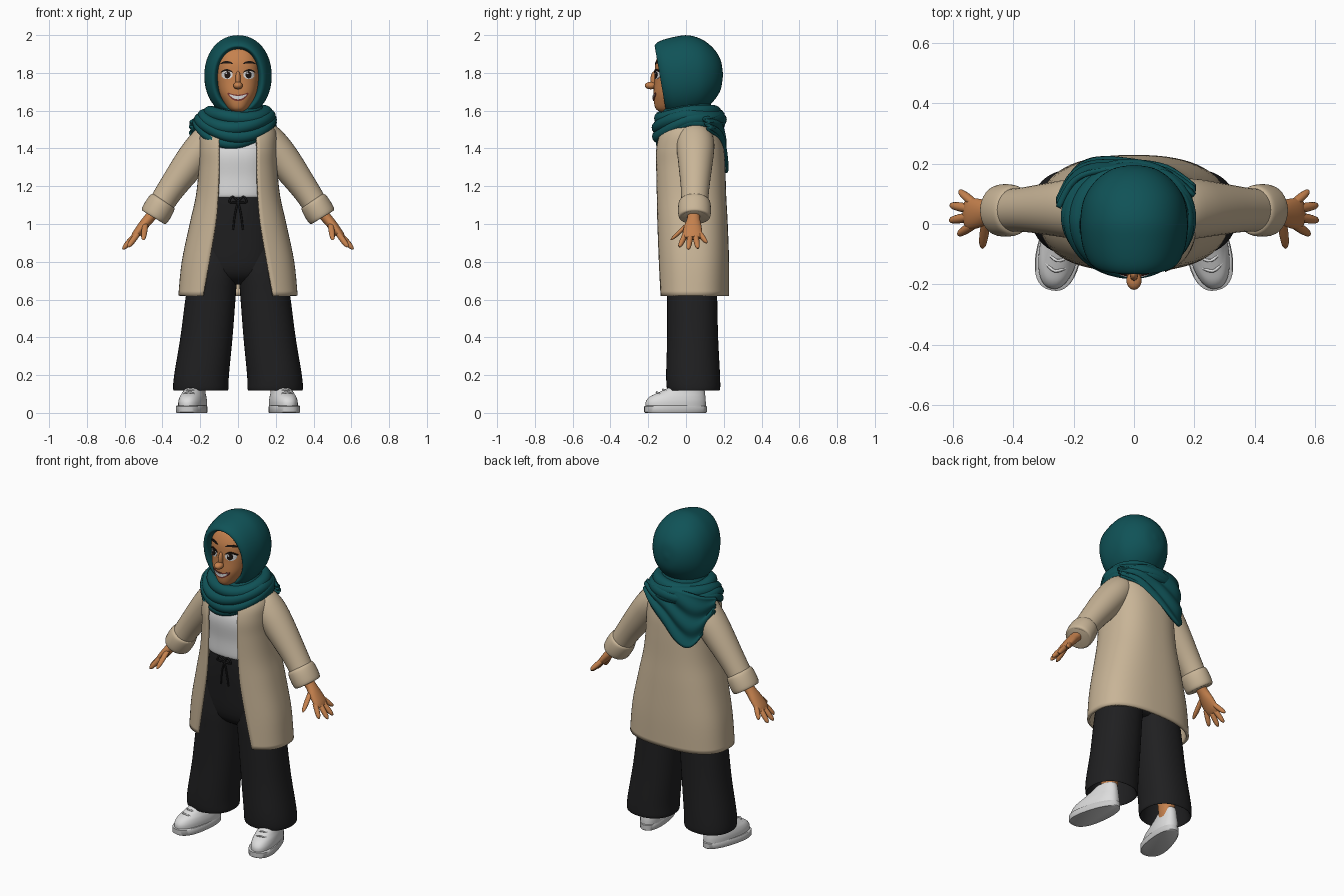
import bpy, bmesh, math
from mathutils import Matrix, Vector

cube = bpy.data.objects.get("Cube")
if cube:
    bpy.data.objects.remove(cube)


def material(name, r, g, b):
    m = bpy.data.materials.new(name)
    m.use_nodes = True
    m.diffuse_color = (r, g, b, 1)
    bsdf = next(n for n in m.node_tree.nodes if n.type == 'BSDF_PRINCIPLED')
    bsdf.inputs["Base Color"].default_value = (r, g, b, 1)
    bsdf.inputs["Roughness"].default_value = 0.8
    return m


TEAL = material("teal_cloth", .005, .085, .095)
BEIGE = material("beige_cloth", .58, .46, .31)
SKIN = material("skin", .56, .22, .075)
BLACK = material("black_cloth", .014, .014, .015)
WHITE = material("white", .72, .72, .72)
GREY = material("light_grey", .6, .6, .6)
DARK = material("dark_brown", .012, .007, .005)
LIP = material("lip", .2, .04, .03)


def smooth(rows, k=5):
    """Catmull-Rom interpolation between rows of numbers."""
    out, last = [], len(rows) - 1
    for i in range(last):
        p = [rows[max(0, min(last, j))] for j in (i - 1, i, i + 1, i + 2)]
        for s in range(k):
            t = s / k
            out.append([b + t / 2 * (c - a + t * (2 * a - 5 * b + 4 * c - d + t * (3 * (b - c) + d - a)))
                        for a, b, c, d in zip(*p)])
    return out + [list(rows[-1])]


def oval(e=2.0, n=40):
    f = lambda v: math.copysign(abs(v) ** (2 / e), v)
    return [(f(math.cos(i * math.tau / n)), f(math.sin(i * math.tau / n))) for i in range(n)]


def mesh(name, rings, mat, closed=True, caps=True, wrap=False, M=Matrix(), thick=0):
    bm = bmesh.new()
    vs = [[bm.verts.new(M @ Vector(p)) for p in r] for r in rings]
    n = len(vs[0])
    for a, b in zip(vs, vs[1:] + vs[:1] if wrap else vs[1:]):
        for i in range(n if closed else n - 1):
            j = (i + 1) % n
            bm.faces.new((a[i], a[j], b[j], b[i]))
    if caps:
        bm.faces.new(vs[0])
        bm.faces.new(vs[-1])
    bmesh.ops.recalc_face_normals(bm, faces=bm.faces)
    me = bpy.data.meshes.new(name)
    bm.to_mesh(me)
    bm.free()
    me.materials.append(mat)
    ob = bpy.data.objects.new(name, me)
    bpy.context.collection.objects.link(ob)
    if thick:
        mod = ob.modifiers.new("thickness", 'SOLIDIFY')
        mod.thickness, mod.offset = thick, 0
    return ob


def stack(name, rows, mat, e=2.2, **kw):
    """Loft of ovals up z; a row is z, centre x, half width, front y, back y."""
    rings = [[(cx + rx * c, (y0 + y1) / 2 + (y1 - y0) / 2 * s, z) for c, s in oval(e)]
             for z, cx, rx, y0, y1 in smooth(rows)]
    return mesh(name, rings, mat, **kw)


def limb(name, rows, mat, M, n=24):
    """Tube along a path; a row is x, y, z, half depth, half thickness."""
    rows = smooth(rows, 4)
    rings = []
    for i, (x, y, z, ry, rn) in enumerate(rows):
        a, b = rows[max(0, i - 1)], rows[min(len(rows) - 1, i + 1)]
        d = Vector((b[0] - a[0], 0, b[2] - a[2])).normalized()
        nrm = Vector((-d.z, 0, d.x))
        rings.append([Vector((x, y + ry * c, z)) + nrm * rn * s for c, s in oval(2, n)])
    return mesh(name, rings, mat, M=M)


def ellipsoid(name, loc, scale, mat):
    rings = [[(loc[0] + scale[0] * c * math.sin(t), loc[1] + scale[1] * s * math.sin(t),
               loc[2] + scale[2] * math.cos(t)) for c, s in oval(2, 24)]
             for t in [math.pi * (i + .15) / 12.3 for i in range(13)]]
    return mesh(name, rings, mat)


def cord(name, pts, r, mat, M=Matrix()):
    cu = bpy.data.curves.new(name, 'CURVE')
    cu.dimensions, cu.bevel_depth, cu.bevel_resolution = '3D', r, 2
    cu.use_fill_caps = True
    sp = cu.splines.new('POLY')
    pts = smooth(pts, 4)
    sp.points.add(len(pts) - 1)
    for q, p in zip(sp.points, pts):
        q.co = (*(M @ Vector(p)), 1)
    cu.materials.append(mat)
    bpy.context.collection.objects.link(bpy.data.objects.new(name, cu))


# Head with the face
HEAD = [(1.595, 0, .03, -.14, .0), (1.61, 0, .052, -.16, .04), (1.64, 0, .074, -.169, .06),
        (1.69, 0, .098, -.172, .06), (1.75, 0, .109, -.168, .06), (1.8, 0, .112, -.166, .06),
        (1.86, 0, .11, -.16, .06), (1.92, 0, .09, -.13, .05), (1.95, 0, .05, -.08, .02)]
stack("head", HEAD, SKIN, 2.4)
HEAD_ROWS = smooth(HEAD)


def face_y(x, z):
    for a, b in zip(HEAD_ROWS, HEAD_ROWS[1:]):
        if a[0] <= z <= b[0]:
            t = (z - a[0]) / (b[0] - a[0])
            _, _, rx, y0, y1 = [p + t * (q - p) for p, q in zip(a, b)]
            return (y0 + y1) / 2 - (y1 - y0) / 2 * max(0, 1 - abs(x / rx) ** 2.4) ** (1 / 2.4)
    return -.16


def decal(name, mat, cx, cz, rx, rz, lift, bend=0):
    rings = []
    for f in (1, .75, .5, .25, .02):
        ring = []
        for c, s in oval(2, 32):
            x, z = cx + rx * f * c, cz + rz * f * s + bend * (rx * f * c) ** 2
            ring.append((x, face_y(x, z) - lift, z))
        rings.append(ring)
    mesh(name, [[(x, y + lift + .002, z) for x, y, z in rings[0]]] + rings, mat)


for s, side in ((1, "left"), (-1, "right")):
    decal(side + "_eye_white", WHITE, .058 * s, 1.79, .03, .023, .003)
    decal(side + "_iris", DARK, .056 * s, 1.79, .016, .019, .005)
    decal(side + "_eye_glint", WHITE, .056 * s - .006, 1.798, .005, .005, .007)
    decal(side + "_eyelash", DARK, .059 * s, 1.815, .034, .005, .006, -12)
    decal(side + "_eyebrow", DARK, .06 * s, 1.857, .034, .006, .004, -8)
decal("lips", LIP, 0, 1.667, .056, .017, .003, 8)
decal("teeth", WHITE, 0, 1.669, .046, .009, .006, 8)
ellipsoid("nose_tip", (0, -.187, 1.733), (.025, .031, .02), SKIN)
ellipsoid("nose_bridge", (0, -.166, 1.765), (.014, .022, .045), SKIN)

# Hood of the scarf: y, centre z, half width, half height, tilt
HOOD = [(.195, 1.79, .01, .01, 0), (.183, 1.79, .07, .08, 0), (.145, 1.79, .125, .14, 0),
        (.085, 1.787, .165, .19, 0), (.01, 1.785, .178, .214, 0), (-.06, 1.78, .173, .21, .02),
        (-.11, 1.775, .157, .195, .13), (-.135, 1.77, .135, .177, .17),
        (-.125, 1.77, .116, .162, .17), (-.07, 1.77, .105, .15, .1)]
mesh("hood", [[(rx * c, y - tilt * rz * s, cz + rz * s) for c, s in oval(2.1, 48)]
              for y, cz, rx, rz, tilt in smooth(HOOD)], TEAL)

# Wrapped folds round the neck
FOLDS = [(1.59, .148, .143, 0, .01, .03, .036), (1.572, .172, .158, -.008, .012, .062, .036),
         (1.553, .185, .163, -.014, .018, .09, .035), (1.538, .192, .155, -.02, .025, .112, .03)]
for i, (z, rx, ry, cx, cy, drop, r) in enumerate(FOLDS):
    rings = []
    for ca, sa in oval(2, 56):
        zc = z - drop * max(0, -sa) ** 1.5 + .012 * ca * sa * (-1) ** i
        rings.append([(cx + (rx + r * c) * ca, cy + (ry + r * c) * sa, zc + r * s) for c, s in oval(2, 14)])
    mesh("scarf_fold", rings, TEAL, caps=False, wrap=True)
stack("scarf_core", [(1.46, 0, .15, -.13, .15), (1.55, 0, .16, -.14, .16), (1.64, 0, .12, -.1, .13)], TEAL)

# Scarf end hanging over the back: x, top z, bottom z, y
DRAPE = [(.2, 1.56, 1.5, .13), (.11, 1.58, 1.45, .19), (0, 1.6, 1.37, .208), (-.09, 1.6, 1.295, .215),
         (-.16, 1.59, 1.27, .203), (-.21, 1.57, 1.33, .165), (-.25, 1.55, 1.47, .09)]
rings = []
for x, zt, zb, y in smooth(DRAPE):
    rings.append([(x, y - .025 * (1 - v) + .008 * math.sin(v * 16 + x * 14) - .006, zt + (zb - zt) * v)
                  for v in [k / 20 for k in range(21)]])
mesh("scarf_end", rings, TEAL, closed=False, caps=False, thick=.018)

# Open coat: z, half width, front y, back y, half gap
COAT = [(.62, .308, -.15, .22, .185), (.8, .29, -.152, .22, .152), (1.0, .248, -.156, .213, .118),
        (1.15, .215, -.16, .205, .105), (1.3, .2, -.164, .2, .1), (1.4, .2, -.163, .193, .1),
        (1.48, .196, -.14, .175, .095), (1.535, .16, -.1, .15, .085), (1.575, .09, -.05, .11, .06)]
E = 2.5
rings = []
for z, rx, y0, y1, gap in smooth(COAT):
    a0 = math.asin((gap / rx) ** (E / 2))
    ring = []
    for k in range(57):
        a = a0 + (math.tau - 2 * a0) * k / 56
        sx, sy = math.sin(a), -math.cos(a)
        ring.append((rx * math.copysign(abs(sx) ** (2 / E), sx),
                     (y0 + y1) / 2 + (y1 - y0) / 2 * math.copysign(abs(sy) ** (2 / E), sy), z))
    rings.append(ring)
mesh("coat", rings, BEIGE, closed=False, caps=False, thick=.016)

# Shirt, trouser top and drawstring
stack("shirt", [(1.14, 0, .165, -.122, .13), (1.155, 0, .172, -.134, .14), (1.25, 0, .17, -.136, .14),
                (1.36, 0, .175, -.146, .14), (1.43, 0, .165, -.13, .13), (1.5, 0, .13, -.08, .1)], WHITE, 2.5)
stack("trouser_top", [(.68, 0, .09, -.02, .1), (.75, 0, .19, -.095, .165), (.95, 0, .2, -.118, .17),
                      (1.1, 0, .17, -.125, .14), (1.165, 0, .16, -.12, .13)], BLACK, 2.4)
for s in (1, -1):
    M = Matrix.Diagonal((s, 1, 1, 1))
    cord("drawstring_loop", [(0, -.133, 1.12), (.03, -.138, 1.145), (.045, -.136, 1.115), (0, -.133, 1.115)],
         .005, BLACK, M)
    cord("drawstring_end", [(0, -.133, 1.12), (.016, -.135, 1.05), (.026, -.131, .97)], .005, BLACK, M)

LEG = [(.3, .19, .11, -.06, .14), (.14, .198, .132, -.088, .165), (.125, .197, .146, -.1, .18),
       (.2, .193, .145, -.105, .18), (.4, .167, .138, -.1, .17), (.62, .144, .132, -.1, .165),
       (.75, .125, .124, -.1, .165), (.95, .09, .11, -.08, .13)]
SLEEVE = [(.09, .04, 1.49, .06, .05), (.135, .045, 1.46, .095, .085), (.19, .05, 1.405, .1, .09),
          (.26, .05, 1.315, .09, .086), (.355, .048, 1.185, .075, .072), (.42, .045, 1.085, .07, .066)]
CUFF = [(.395, .045, 1.125, .068, .062), (.4, .045, 1.117, .082, .074), (.42, .045, 1.082, .087, .079),
        (.444, .045, 1.042, .084, .076), (.447, .045, 1.037, .07, .062), (.43, .045, 1.065, .05, .045)]
HAND = [(.42, .042, 1.085, .036, .03), (.47, .04, 1.03, .034, .028), (.505, .036, .988, .046, .026),
        (.54, .034, .945, .052, .021), (.556, .034, .925, .045, .014)]
# Finger base and tip
FINGERS = {"index": ((.53, -.002, .95), (.582, -.034, .878)), "middle": ((.54, .024, .945), (.61, .012, .866)),
           "ring": ((.54, .05, .945), (.608, .062, .87)), "little": ((.53, .07, .955), (.578, .108, .9)),
           "thumb": ((.49, .01, 1.0), (.502, -.078, .915))}

for s, side in ((1, "left"), (-1, "right")):
    M = Matrix.Diagonal((s, 1, 1, 1))
    stack(side + "_trouser_leg", LEG, BLACK, M=M)
    limb(side + "_sleeve", SLEEVE, BEIGE, M, 32)
    limb(side + "_cuff", CUFF, BEIGE, M, 32)
    limb(side + "_hand", HAND, SKIN, M)
    for finger, (a, b) in FINGERS.items():
        a, b = Vector(a), Vector(b)
        rows = [(*a.lerp(b, t), r, r) for t, r in ((0, .015), (.5, .0155), (.85, .012), (1, .004))]
        limb(side + "_" + finger, rows, SKIN, M, 12)
    stack(side + "_ankle", [(.07, .215, .04, -.01, .08), (.3, .205, .05, -.02, .09)], SKIN, M=M)

    # Shoes, toes turned slightly outward
    S = M @ Matrix.Translation((.24, -.055, 0)) @ Matrix.Rotation(math.radians(12), 4, 'Z')
    sole = []
    for z, f in ((0, .97), (.004, 1), (.034, 1), (.038, .96)):
        sole.append([(.073 * f * c * (1 - .16 * q), .168 * f * q, z) for c, q in oval(2.4)])
    mesh(side + "_sole", sole, GREY, M=S)
    stack(side + "_shoe", [(.03, 0, .067, -.162, .162), (.06, 0, .067, -.16, .162), (.085, 0, .062, -.14, .16),
                           (.105, 0, .055, -.1, .158), (.13, 0, .048, -.045, .155), (.155, 0, .042, .0, .15),
                           (.16, 0, .036, .01, .14), (.12, 0, .03, .03, .13)], WHITE, 2.3, M=S)
    for k in range(3):
        y, z = -.095 + .035 * k, .106 + .014 * k
        cord(side + "_lace", [(-.036, y + .012, z - .01), (0, y - .008, z + .004), (.036, y + .012, z - .01)],
             .005, WHITE, S)

# Smooth shading that keeps sharp edges
bpy.ops.object.select_all(action='DESELECT')
for ob in bpy.context.scene.objects:
    if ob.type == 'MESH':
        ob.select_set(True)
        bpy.context.view_layer.objects.active = ob
bpy.ops.object.shade_smooth_by_angle(angle=math.radians(45))
